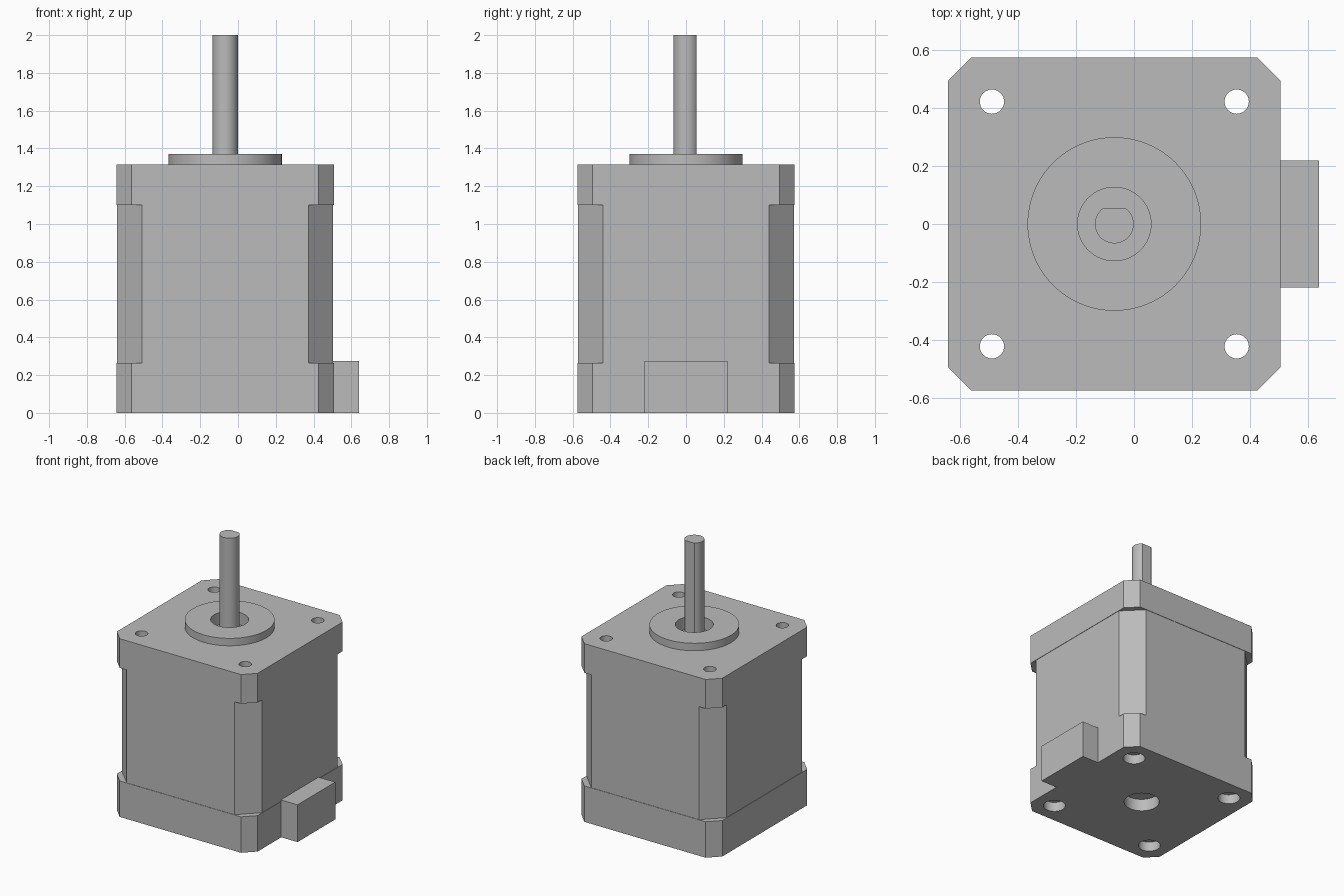
import bpy, bmesh, math

CX = -0.068                 # motor axis
HALF = 0.575                # half width of the square housing
BOLT = 0.423                # bolt hole offset from the axis

if "Cube" in bpy.data.objects:
    bpy.data.objects.remove(bpy.data.objects["Cube"], do_unlink=True)

metal = bpy.data.materials.new("grey metal")
metal.use_nodes = True
GREY = (0.5, 0.5, 0.5, 1)
metal.diffuse_color = GREY
metal.node_tree.nodes["Principled BSDF"].inputs["Base Color"].default_value = GREY


def loft(name, sections):
    """Skin a closed solid through (z, outline) sections."""
    bm = bmesh.new()
    rings = [[bm.verts.new((CX + x, y, z)) for x, y in pts] for z, pts in sections]
    n = len(rings[0])
    for low, high in zip(rings, rings[1:]):
        for i in range(n):
            j = (i + 1) % n
            bm.faces.new((low[i], low[j], high[j], high[i]))
    bm.faces.new(rings[0][::-1])
    bm.faces.new(rings[-1])
    bmesh.ops.recalc_face_normals(bm, faces=bm.faces)
    mesh = bpy.data.meshes.new(name)
    bm.to_mesh(mesh)
    bm.free()
    mesh.materials.append(metal)
    obj = bpy.data.objects.new(name, mesh)
    bpy.context.collection.objects.link(obj)
    return obj


def chamfered_square(h, c):
    k = h - c
    return [(k, -h), (h, -k), (h, k), (k, h), (-k, h), (-h, k), (-h, -k), (-k, -h)]


def arc(r, x=0, y=0, start=0.0, sweep=2 * math.pi, n=64):
    return [(x + r * math.cos(start + sweep * i / n),
             y + r * math.sin(start + sweep * i / n)) for i in range(n)]


def cylinder(name, r, z0, z1, x=0, y=0, n=64):
    return loft(name, [(z0, arc(r, x, y, n=n)), (z1, arc(r, x, y, n=n))])


def activate(obj):
    bpy.ops.object.select_all(action="DESELECT")
    obj.select_set(True)
    bpy.context.view_layer.objects.active = obj


def cut(obj, cutters):
    activate(obj)
    for cutter in cutters:
        mod = obj.modifiers.new("cut", "BOOLEAN")
        mod.operation = "DIFFERENCE"
        mod.solver = "EXACT"
        mod.object = cutter
        bpy.ops.object.modifier_apply(modifier=mod.name)


# Housing: end caps with small corner cuts, laminated core with wide ones
cap = chamfered_square(HALF, 0.08)
core = chamfered_square(HALF - 0.003, 0.132)
housing = loft("motor_housing", [(0, cap), (0.265, cap), (0.265, core),
                                 (1.1, core), (1.1, cap), (1.315, cap)])

# Raised round boss on the front plate
boss = cylinder("pilot_boss", 0.3, 1.3, 1.37, n=96)

# Shaft recess, rear bearing pocket, bolt holes and their counterbores
recess = cylinder("recess_cutter", 0.127, 1.28, 1.5)
pocket = cylinder("pocket_cutter", 0.12, -0.1, 0.09)
holes = []
for sx in (-1, 1):
    for sy in (-1, 1):
        x, y = sx * BOLT, sy * BOLT
        holes.append(cylinder("bolt_cutter", 0.042, -0.1, 1.5, x, y, 32))
        holes.append(cylinder("counterbore_cutter", 0.075, -0.1, 0.07, x, y, 32))
cut(housing, [recess, pocket] + holes)
cut(boss, [recess])
for cutter in [recess, pocket] + holes:
    bpy.data.objects.remove(cutter, do_unlink=True)

# D-shaped shaft with its flat toward the back
R, FLAT = 0.067, 0.055
a = math.asin(FLAT / R)
d_shape = arc(R, start=math.pi - a, sweep=math.pi + 2 * a, n=48)
d_shape.append((R * math.cos(a), FLAT))
shaft = loft("drive_shaft", [(1.26, d_shape), (2.0, d_shape)])

# Cable connector block on the side
x0, x1, w = HALF - 0.01, 0.64 - CX, 0.22
block = [(x0, -w), (x1, -w), (x1, w), (x0, w)]
loft("connector_block", [(0, block), (0.275, block)])

# Smooth round walls, keep edges crisp
for obj in (housing, boss, shaft):
    activate(obj)
    bpy.ops.object.shade_smooth_by_angle(angle=math.radians(20))
